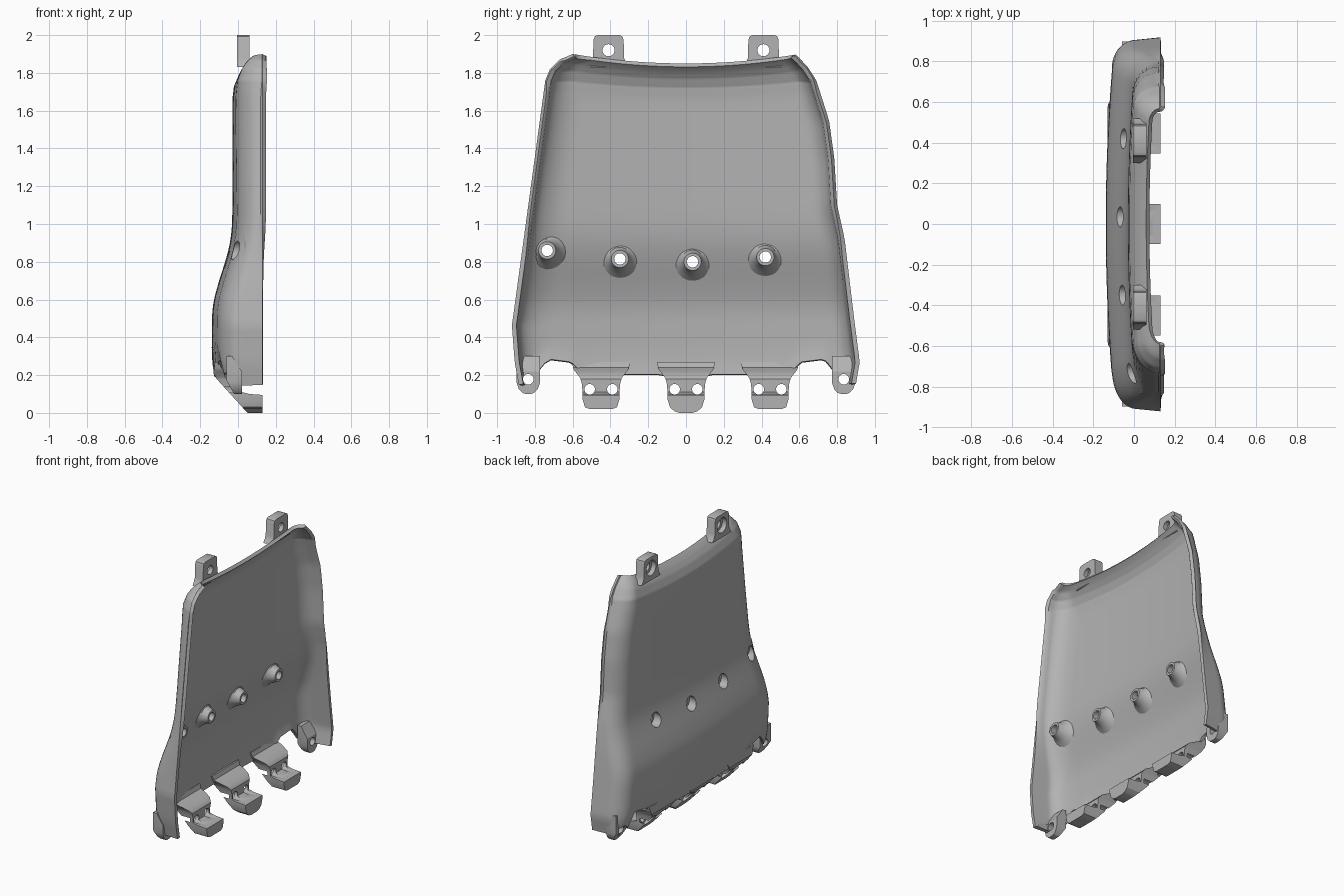
import bpy, bmesh
from math import sin, cos, pi, sqrt
from mathutils import Vector

if "Cube" in bpy.data.objects:
    bpy.data.objects.remove(bpy.data.objects["Cube"])

grey = bpy.data.materials.new("plain_grey")
grey.use_nodes = True
grey.diffuse_color = (0.45, 0.45, 0.45, 1)
grey.node_tree.nodes["Principled BSDF"].inputs["Base Color"].default_value = (0.45, 0.45, 0.45, 1)


def make(name, verts, faces, fix=True):
    bm = bmesh.new()
    vs = [bm.verts.new(v) for v in verts]
    for f in faces:
        bm.faces.new([vs[i] for i in f])
    if fix:
        bmesh.ops.recalc_face_normals(bm, faces=bm.faces)
    mesh = bpy.data.meshes.new(name)
    bm.to_mesh(mesh)
    bm.free()
    ob = bpy.data.objects.new(name, mesh)
    bpy.context.collection.objects.link(ob)
    mesh.materials.append(grey)
    return ob


def prism(name, pts, place, a, b):
    """Extrude a closed 2D outline from a to b; place(p, q, depth) gives xyz."""
    n = len(pts)
    verts = [place(p, q, d) for d in (a, b) for p, q in pts]
    faces = [list(range(n)), list(range(n, 2 * n))]
    faces += [[i, (i + 1) % n, n + (i + 1) % n, n + i] for i in range(n)]
    return make(name, verts, faces)


def along_x(p, q, d):
    return (d, p, q)


def along_y(p, q, d):
    return (p, d, q)


def rod(y, z, r, x0, x1):
    pts = [(y + r * cos(2 * pi * k / 24), z + r * sin(2 * pi * k / 24)) for k in range(24)]
    return prism("cutter", pts, along_x, x0, x1)


def apply(ob, mod):
    bpy.context.view_layer.objects.active = ob
    bpy.ops.object.modifier_apply(modifier=mod.name)


def boolean(ob, other, op="DIFFERENCE"):
    m = ob.modifiers.new("cut", "BOOLEAN")
    m.operation, m.object, m.solver = op, other, "EXACT"
    apply(ob, m)
    bpy.data.objects.remove(other)


def finish(ob, angle=0.6):
    bpy.ops.object.select_all(action="DESELECT")
    ob.select_set(True)
    bpy.context.view_layer.objects.active = ob
    bpy.ops.object.shade_smooth_by_angle(angle=angle)


def lerp_table(table, v):
    if v <= table[0][0]:
        return table[0][1]
    for (a, p), (b, q) in zip(table, table[1:]):
        if v <= b:
            return p + (q - p) * (v - a) / (b - a)
    return table[-1][1]


# Shell shape: skin depth, half widths and lower edge
SKIN = [(.1, -.125), (.2, -.136), (.3, -.139), (.52, -.138), (.6, -.128), (.7, -.1), (.8, -.068),
        (.88, -.046), (.96, -.034), (1.05, -.03), (1.68, -.03), (1.76, -.022), (1.82, 0),
        (1.86, .025), (1.885, .045), (1.9, .06)]
RIGHT = [(.1, .885), (.23, .907), (.46, .922), (1.76, .745), (1.82, .72), (1.87, .67), (1.9, .6)]
LEFT = [(.1, .9), (.23, .92), (.5, .89), (.92, .84), (1.1, .8), (1.35, .785), (1.55, .757),
        (1.76, .69), (1.83, .645), (1.9, .58)]
EDGE = [(.0, .19), (.1, .19), (.14, .2), (.33, .2), (.55, .2), (.61, .265), (.73, .28),
        (.78, .22), (.81, .17), (.86, .14), (.92, .16)]
RIM = .13


def skin(y, z):
    """Outer skin depth, with a rounded turn into the side walls."""
    w = lerp_table(LEFT if y > 0 else RIGHT, z)
    ry = (.13 if y > 0 else .19) * min(1, .5 + (1.9 - z) * 2)
    x = lerp_table(SKIN, z) + .03 * min(1, abs(y) / .75) ** 2
    rx = min(.12, RIM - .004 - x)
    t = min(1, max(0, (abs(y) - (w - .012 - ry)) / ry))
    return x + rx * (1 - sqrt(1 - t * t))


def warp_z(y, z):
    """Sink the middle of the top edge and shape the lower edge."""
    drop = .05 * max(0, 1 - (y / .6) ** 2)
    if z > 1.5:
        z -= drop * (z - 1.5) / .4
    if z < .5:
        low = lerp_table(EDGE, abs(y))
        z = low + (z - .1) / .4 * (.5 - low)
    return z


rows = [.1 + .04 * i for i in range(40)] + [1.7 + .01 * i for i in range(21)]
SIDE, MID = 9, 70
verts = []
for z in rows:
    ends = []
    for s, table in ((-1, RIGHT), (1, LEFT)):
        w = lerp_table(table, z)
        ry = (.13 if s > 0 else .19) * min(1, .5 + (1.9 - z) * 2)
        arc = [w - .012 - ry * (1 - sin(pi / 2 * k / SIDE)) for k in range(SIDE + 1)]
        col = [(skin(s * y, z), s * y) for y in arc]
        x_end = col[-1][0]
        col += [(x_end + (RIM - x_end) * k / 3, s * (w - .012 + .004 * k)) for k in (1, 2, 3)]
        ends.append(col)
    a, b = ends[0][0][1], ends[1][0][1]
    mid = [a + (b - a) * k / MID for k in range(1, MID)]
    line = ends[0][::-1] + [(skin(y, z), y) for y in mid] + ends[1]
    verts += [(x, y, warp_z(y, z)) for x, y in line]
n = len(verts) // len(rows)
faces = [(i * n + j, (i + 1) * n + j, (i + 1) * n + j + 1, i * n + j + 1)
         for i in range(len(rows) - 1) for j in range(n - 1)]
shell = make("panel_shell", verts, faces, fix=False)
solid = shell.modifiers.new("thickness", "SOLIDIFY")
solid.thickness, solid.offset = .024, -1
apply(shell, solid)

# Screw bosses: flared collars inside, stepped recesses outside
COLLAR = [(.1, .016), (.08, .028), (.062, .045), (.05, .075), (.046, .09), (.03, .09),
          (.03, .05), (.05, .05), (.05, .002)]
for k, (y, z) in enumerate([(-.735, .86), (-.35, .815), (.035, .80), (.42, .825)]):
    boolean(shell, rod(y, z, .05, -.3, .1))
    base, seg, ring = skin(y, z), 32, len(COLLAR)
    verts = []
    for i in range(seg):
        c, s = cos(2 * pi * i / seg), sin(2 * pi * i / seg)
        for r, h in COLLAR:
            follow = max(0, 1 - h / .045)
            local = skin(y + r * c, z + r * s)
            verts.append((base + (local - base) * follow + h, y + r * c, z + r * s))
    faces = [(i * ring + j, i * ring + (j + 1) % ring,
              (i + 1) % seg * ring + (j + 1) % ring, (i + 1) % seg * ring + j)
             for i in range(seg) for j in range(ring)]
    finish(make(f"screw_boss_{k + 1}", verts, faces))


def mirrored(half, y0):
    return [(y0 + p, q) for p, q in half] + [(y0 - p, q) for p, q in half[::-1]]


# Lower hooks: stepped profile trimmed to a rounded tongue, two holes each
HOOK = [(-.122, .27), (-.1, .27), (-.09, .24), (-.04, .222), (0, .205), (.02, .18), (.02, .11),
        (.06, .1), (RIM, .095), (RIM, 0), (.05, 0), (-.115, .182), (-.13, .21)]
TONGUE = [(.16, .29), (.145, .23), (.11, .185), (.1, .15), (.097, .07), (.085, .03), (.06, .008), (.035, 0)]
for name, y0 in (("right", -.45), ("middle", 0), ("left", .445)):
    hook = prism(f"{name}_lower_hook", HOOK, along_y, y0 - .2, y0 + .2)
    lift = 0 if name == "middle" else .02
    trim = [(p, max(q, lift)) for p, q in TONGUE]
    boolean(hook, prism("cutter", mirrored(trim, y0), along_x, -.3, .3), "INTERSECT")
    for s in (-.06, .06):
        boolean(hook, rod(y0 + s, .125, .028, -.3, .3))
        boolean(hook, rod(y0 + s, .125, .042, -.3, -.005))
    finish(hook, .5)

# Corner lugs at the foot of each side wall
LUG = [(-.06, .3), (-.03, .3), (0, .25), (.02, .22), (.02, .08), (-.01, .08), (-.06, .17)]
PAD = [(.062, .3), (.062, .16), (.05, .125), (.03, .105), (.012, .1)]
for name, y0 in (("right", -.835), ("left", .835)):
    lug = prism(f"{name}_corner_lug", LUG, along_y, y0 - .1, y0 + .1)
    boolean(lug, prism("cutter", mirrored(PAD, y0), along_x, -.3, .3), "INTERSECT")
    boolean(lug, rod(y0, .178, .028, -.3, .3))
    boolean(shell, rod(y0, .178, .034, -.3, .1))
    finish(lug, .5)

# Upper mounting ears with countersunk holes
EAR = [(.11, 1.83), (.092, 1.855), (.082, 1.88), (.08, 1.975), (.073, 1.993), (.058, 2.0)]
for name, y0 in (("right", -.41), ("left", .41)):
    ear = prism(f"{name}_upper_ear", mirrored(EAR, y0), along_x, -.005, .062)
    boolean(ear, rod(y0, 1.92, .032, -.3, .3))
    boolean(ear, rod(y0, 1.92, .055, -.3, .03))
    finish(ear, .5)

finish(shell, .7)
